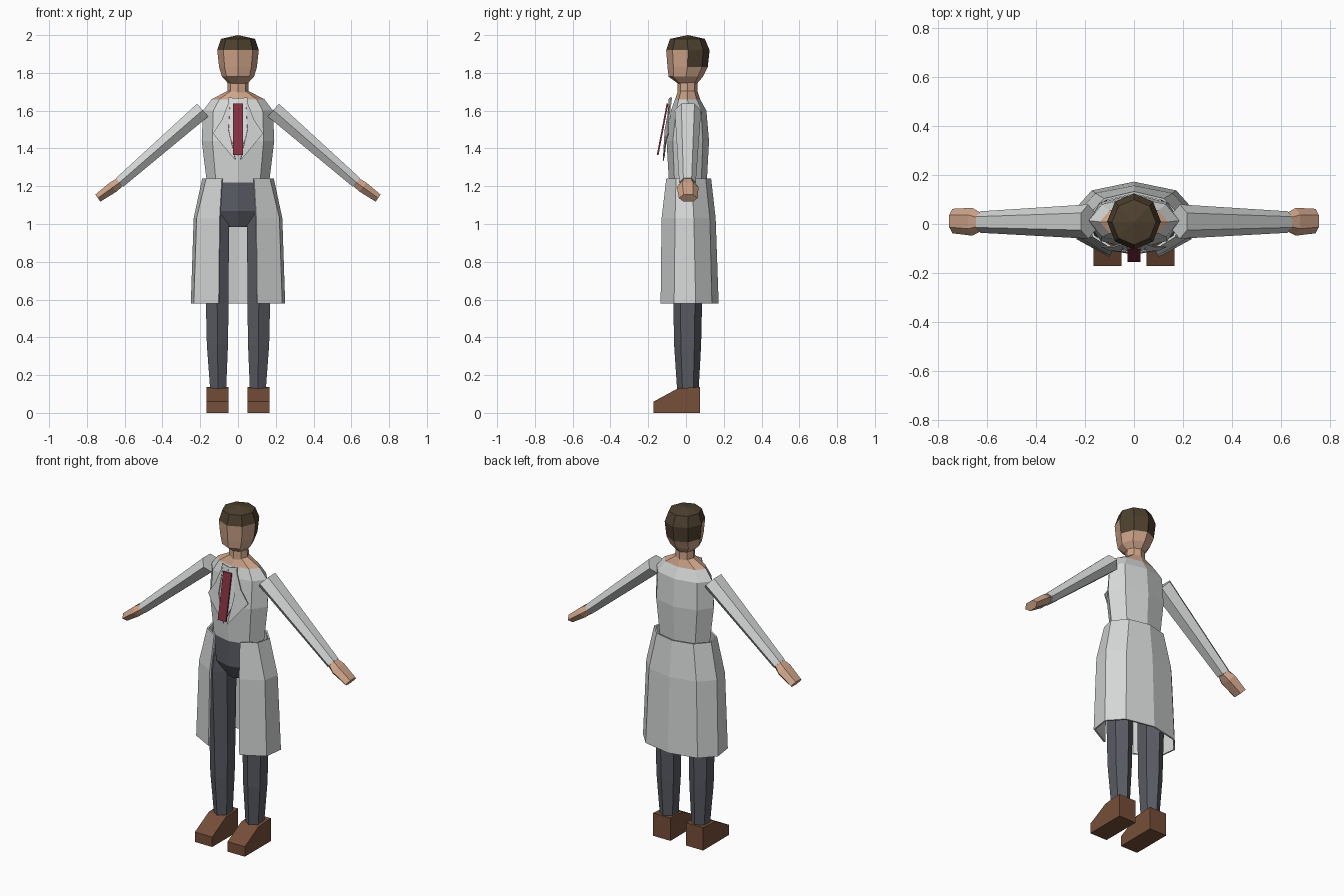
import bpy, bmesh
from math import sin, cos, pi
from mathutils import Vector

old = bpy.data.objects.get("Cube")
if old:
    bpy.data.objects.remove(old, do_unlink=True)


def material(name, r, g, b):
    m = bpy.data.materials.new(name)
    m.use_nodes = True
    m.diffuse_color = (r, g, b, 1)
    m.node_tree.nodes["Principled BSDF"].inputs["Base Color"].default_value = (r, g, b, 1)
    return m


SKIN = material("skin", .62, .37, .25)
HAIR = material("brown hair", .075, .052, .028)
COAT = material("pale grey coat", .66, .68, .67)
SHIRT = material("white shirt", .75, .77, .76)
TIE = material("dark red tie", .24, .03, .05)
TROUSERS = material("slate trousers", .10, .105, .125)
LEATHER = material("brown leather", .18, .077, .04)


def finish(name, bm, mats, rule=None):
    bmesh.ops.remove_doubles(bm, verts=bm.verts, dist=.0005)
    bmesh.ops.recalc_face_normals(bm, faces=bm.faces)
    if rule:
        for f in bm.faces:
            f.material_index = rule(f.calc_center_median())
    me = bpy.data.meshes.new(name)
    bm.to_mesh(me)
    bm.free()
    for m in mats:
        me.materials.append(m)
    ob = bpy.data.objects.new(name, me)
    bpy.context.collection.objects.link(ob)
    return ob


def loft(name, rings, mats, rule=None, closed=True):
    """Skin a stack of equal-length point rings; closed ones get end caps."""
    bm = bmesh.new()
    vs = [[bm.verts.new(p) for p in ring] for ring in rings]
    n = len(vs[0])
    for a, b in zip(vs, vs[1:]):
        for i in range(n if closed else n - 1):
            j = (i + 1) % n
            bm.faces.new((a[i], a[j], b[j], b[i]))
    if closed:
        bm.faces.new(vs[0])
        bm.faces.new(vs[-1])
    return finish(name, bm, mats, rule)


def level(n, z, rx, front, back, x=0):
    """Horizontal ring with a corner at the front, between two y limits."""
    cy, ry = (front + back) / 2, (back - front) / 2
    return [(x + rx * sin(2 * pi * i / n), cy - ry * cos(2 * pi * i / n), z)
            for i in range(n)]


def plate(name, outline, mat, thick=.006):
    bm = bmesh.new()
    bm.faces.new([bm.verts.new(p) for p in outline])
    ob = finish(name, bm, [mat])
    mod = ob.modifiers.new("thickness", "SOLIDIFY")
    mod.thickness, mod.offset = thick, 0
    return ob


# Head, with hair over the crown and the back
loft("head", [level(8, *r) for r in (
    (1.745, .052, -.045, .06), (1.78, .085, -.092, .09), (1.83, .1, -.098, .115),
    (1.92, .11, -.105, .125), (1.98, .09, -.085, .1), (2.0, 0, .01, .01))],
    [SKIN, HAIR], lambda c: int(c.z > 1.92 or (c.z > 1.83 and c.y > .012)))
loft("neck", [level(8, 1.68, .058, -.046, .062), level(8, 1.77, .054, -.043, .06)], [SKIN])

# Upper body, bare around the neck
loft("torso", [level(8, *r) for r in (
    (1.22, .165, -.09, .11), (1.44, .192, -.103, .122), (1.6, .185, -.08, .108),
    (1.66, .14, -.058, .075), (1.705, .055, -.042, .06))],
    [COAT, SKIN], lambda c: int(c.z > 1.665))

# Shirt front and tie
for s, side in ((1, "left"), (-1, "right")):
    plate(side + "_shirt_front", [(0, -.088, 1.665), (s * .05, -.076, 1.67),
          (s * .06, -.1, 1.5), (0, -.115, 1.36)], SHIRT)
plate("tie", [(-.027, -.098, 1.637), (.027, -.098, 1.637),
              (.027, -.15, 1.365), (-.027, -.15, 1.365)], TIE, .009)

# Open coat skirt: half outlines from front opening to centre back, mirrored
skirt = []
for z, half in (
        (1.24, ((.083, -.1), (.165, -.05), (.185, .03), (.12, .1), (0, .128))),
        (1.03, ((.095, -.125), (.215, -.055), (.23, .04), (.155, .122), (0, .152))),
        (.58, ((.1, -.13), (.23, -.06), (.245, .05), (.17, .133), (0, .168)))):
    right = [(-x, y, z) for x, y in half]
    skirt.append(right + [(x, y, z) for x, y in reversed(half[:-1])])
coat_skirt = loft("coat_skirt", skirt, [COAT], closed=False)
thick = coat_skirt.modifiers.new("thickness", "SOLIDIFY")
thick.thickness, thick.offset = .01, 0

# Trouser seat
loft("trouser_seat", [level(8, *r) for r in (
    (.985, .06, -.05, .07), (1.07, .16, -.09, .115), (1.24, .155, -.085, .105))], [TROUSERS])


def limb_ring(centre, axis, width, depth):
    """Six-sided ring across a slanting limb, with corners at front and back."""
    up = Vector((-axis.z, 0, axis.x))
    return [centre + Vector((0, 1, 0)) * width * cos(i * pi / 3)
            + up * depth * sin(i * pi / 3) / sin(pi / 3) for i in range(6)]


for s, side in ((1, "left"), (-1, "right")):
    # Lapel with a notch
    plate(side + "_lapel", [(s * x, y, z) for x, y, z in (
        (.04, -.078, 1.67), (.085, -.092, 1.55), (.132, -.092, 1.48), (.1, -.106, 1.44),
        (.012, -.12, 1.335), (.05, -.11, 1.5))], COAT)

    # Sleeve and hand
    shoulder, wrist = Vector((s * .187, .01, 1.603)), Vector((s * .627, .008, 1.22))
    tip = Vector((s * .742, .012, 1.137))
    axis, reach = (wrist - shoulder).normalized(), (tip - wrist).normalized()
    loft(side + "_sleeve", [limb_ring(shoulder, axis, .07, .045),
                            limb_ring(wrist, axis, .044, .03)], [COAT])
    loft(side + "_hand", [limb_ring(wrist, reach, .038, .026),
                          limb_ring(wrist.lerp(tip, .3), reach, .057, .03),
                          limb_ring(tip, reach, .05, .023)], [SKIN])

    # Trouser leg: width is set by the flat sides of the six-sided section
    loft(side + "_trouser_leg", [level(6, z, w / sin(pi / 3), f, b, s * x)
         for z, x, w, f, b in (
             (.12, .105, .042, -.047, .067), (.36, .109, .056, -.063, .08),
             (.58, .11, .06, -.067, .085), (1.0, .115, .067, -.08, .1),
             (1.1, .11, .05, -.07, .09))], [TROUSERS])

    # Wedge shoe
    profile = ((-.172, 0), (.075, 0), (.075, .137), (-.042, .13), (-.172, .06))
    loft(side + "_shoe", [[(s * x, y, z) for y, z in profile] for x in (.051, .166)], [LEATHER])
